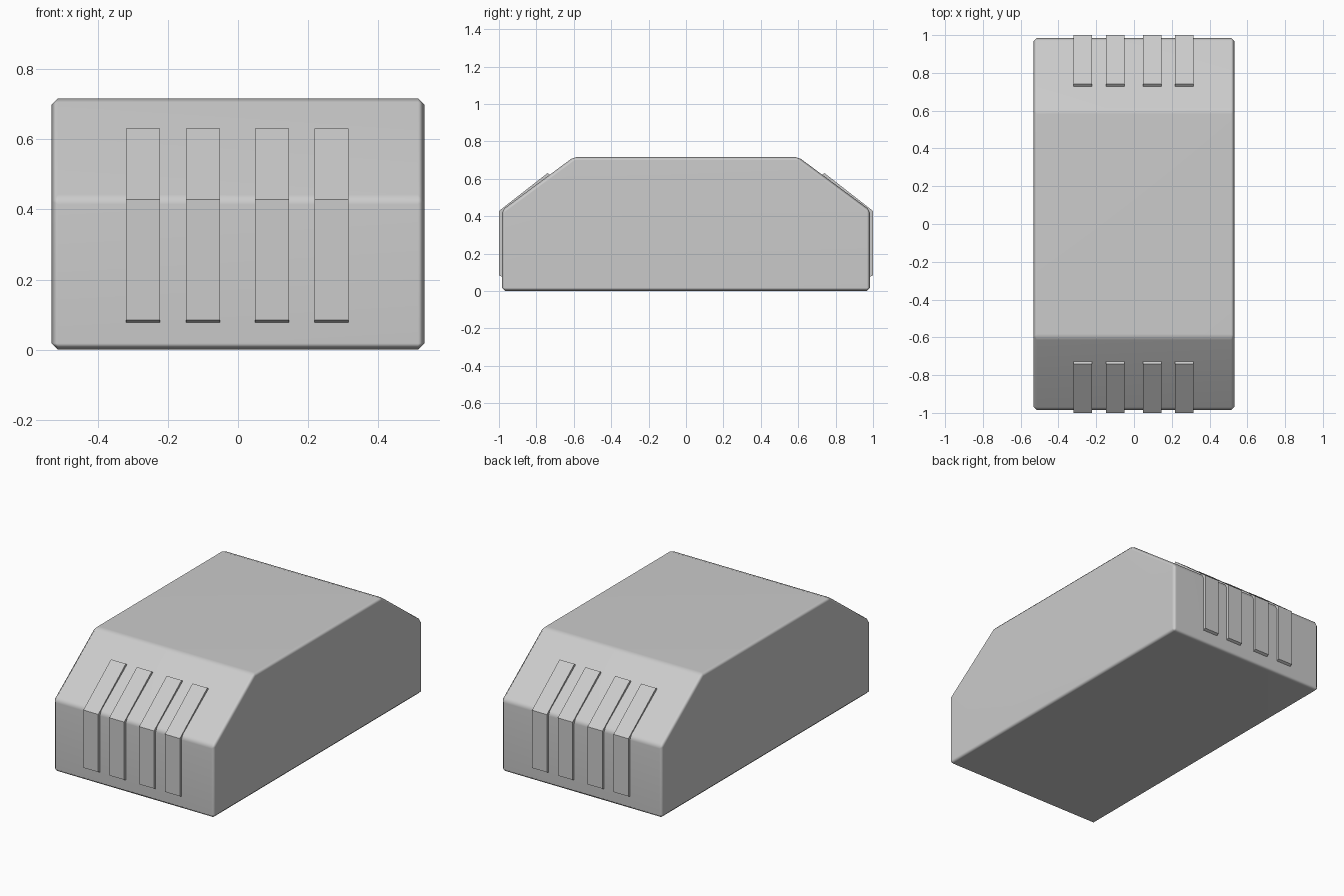
import bpy, bmesh

if "Cube" in bpy.data.objects:
    bpy.data.objects.remove(bpy.data.objects["Cube"])


def extrude_profile(name, profile, x0, x1):
    """Prism with a (y, z) profile running from x0 to x1."""
    bm = bmesh.new()
    verts = [bm.verts.new((x0, y, z)) for y, z in profile]
    face = bm.faces.new(verts)
    moved = bmesh.ops.extrude_face_region(bm, geom=[face])["geom"]
    bmesh.ops.translate(bm, vec=(x1 - x0, 0, 0),
                        verts=[g for g in moved if isinstance(g, bmesh.types.BMVert)])
    bmesh.ops.recalc_face_normals(bm, faces=bm.faces)
    mesh = bpy.data.meshes.new(name)
    bm.to_mesh(mesh)
    bm.free()
    obj = bpy.data.objects.new(name, mesh)
    bpy.context.collection.objects.link(obj)
    return obj


# Main body: box with sloped front and back shoulders
half = [(0.985, 0.0), (0.985, 0.432), (0.60, 0.717)]
body = extrude_profile("body", half + [(-y, z) for y, z in reversed(half)], -0.532, 0.532)
bevel = body.modifiers.new("edge_bevel", "BEVEL")
bevel.width = 0.018
bevel.segments = 1
bevel.limit_method = "ANGLE"
bevel.angle_limit = 0.3
for p in body.data.polygons:
    p.use_smooth = True
normals = body.modifiers.new("flat_panels", "WEIGHTED_NORMAL")
normals.keep_sharp = True

# Thin bent strips wrapping over the shoulder at both ends
strip = [(0.965, 0.077), (0.985, 0.077), (1.0, 0.084), (1.0, 0.428),
         (0.740, 0.631), (0.729, 0.622), (0.720, 0.610), (0.965, 0.415)]
for end, side in (("front", -1), ("back", 1)):
    for i, x in enumerate((-0.271, -0.1, 0.097, 0.267)):
        extrude_profile(f"{end}_strip_{i + 1}", [(side * y, z) for y, z in strip],
                        x - 0.049, x + 0.049)
